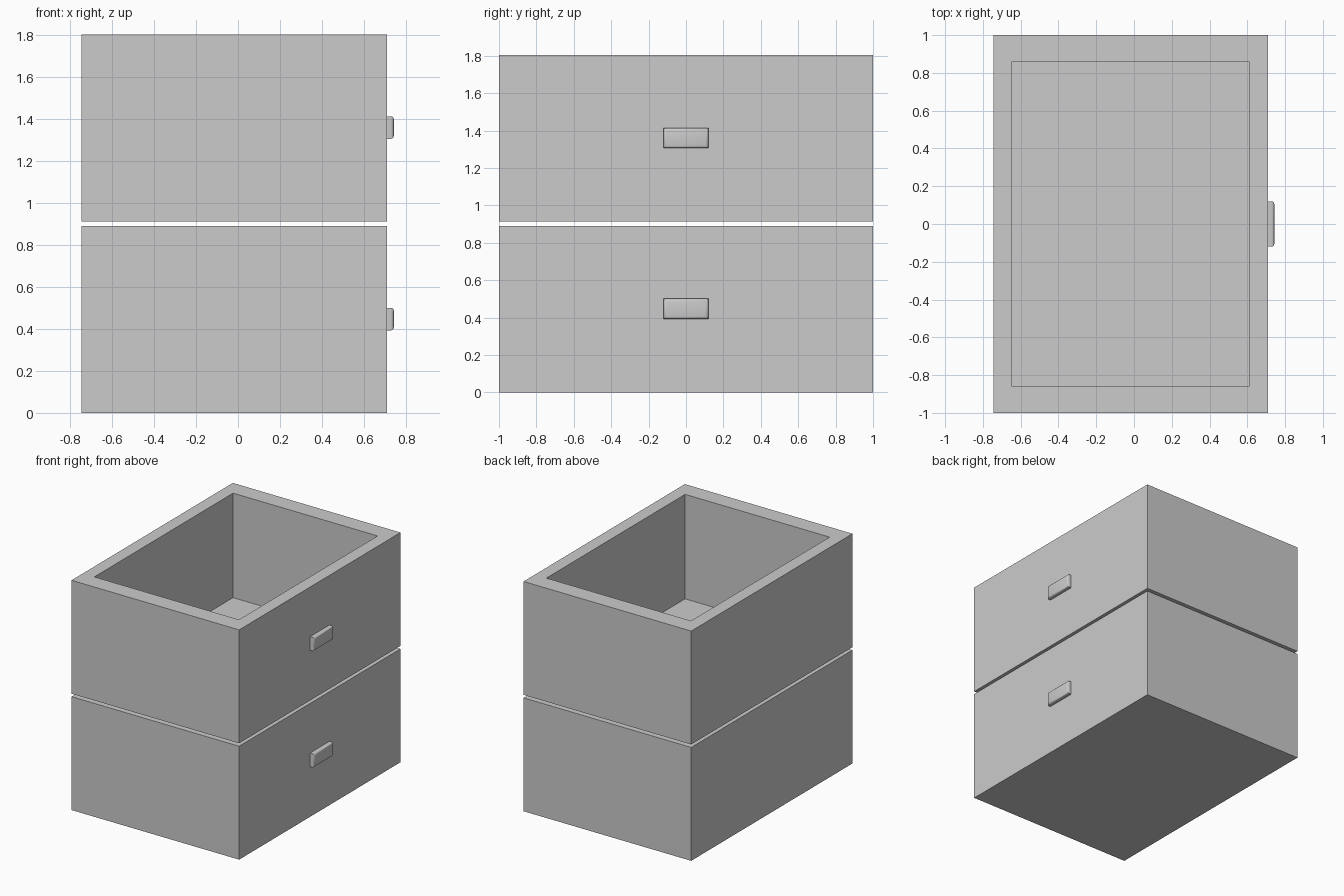
import bpy, bmesh, math
from mathutils import Vector

if "Cube" in bpy.data.objects:
    bpy.data.objects.remove(bpy.data.objects["Cube"])


def box_bmesh(lo, hi):
    bm = bmesh.new()
    bmesh.ops.create_cube(bm, size=1)
    lo, hi = Vector(lo), Vector(hi)
    for v in bm.verts:
        v.co = Vector(lo[i] + (v.co[i] + 0.5) * (hi[i] - lo[i]) for i in range(3))
    bm.normal_update()
    return bm


def add_object(name, bm):
    mesh = bpy.data.meshes.new(name)
    bm.to_mesh(mesh)
    bm.free()
    obj = bpy.data.objects.new(name, mesh)
    bpy.context.collection.objects.link(obj)
    return obj


def drawer(name, z):
    # open box: inset the top face, then push the inner face down to the floor
    bm = box_bmesh((-0.745, -1, z), (0.71, 1, z + 0.89))
    top = max(bm.faces, key=lambda f: f.calc_center_median().z)
    bmesh.ops.inset_region(bm, faces=[top], thickness=0.1)
    for v in top.verts:
        v.co.x = 0.61 if v.co.x > 0 else -0.645
        v.co.y = math.copysign(0.86, v.co.y)
    inner = bmesh.ops.extrude_discrete_faces(bm, faces=[top])["faces"][0]
    for v in inner.verts:
        v.co.z = z + 0.07
    bmesh.ops.recalc_face_normals(bm, faces=bm.faces)
    add_object(name, bm)


def handle(name, z):
    # shallow pull with rounded outer edges
    bm = box_bmesh((0.71, -0.12, z - 0.054), (0.743, 0.12, z + 0.054))
    outer = max(bm.faces, key=lambda f: f.calc_center_median().x)
    bmesh.ops.bevel(bm, geom=list(outer.edges), offset=0.015, segments=3,
                    profile=0.5, affect='EDGES')
    obj = add_object(name, bm)
    bpy.context.view_layer.objects.active = obj
    obj.select_set(True)
    bpy.ops.object.shade_smooth_by_angle(angle=math.radians(40))
    obj.select_set(False)


for label, base in (("lower", 0.0), ("upper", 0.913)):
    drawer(label + "_drawer", base)
    handle(label + "_handle", base + 0.447)
